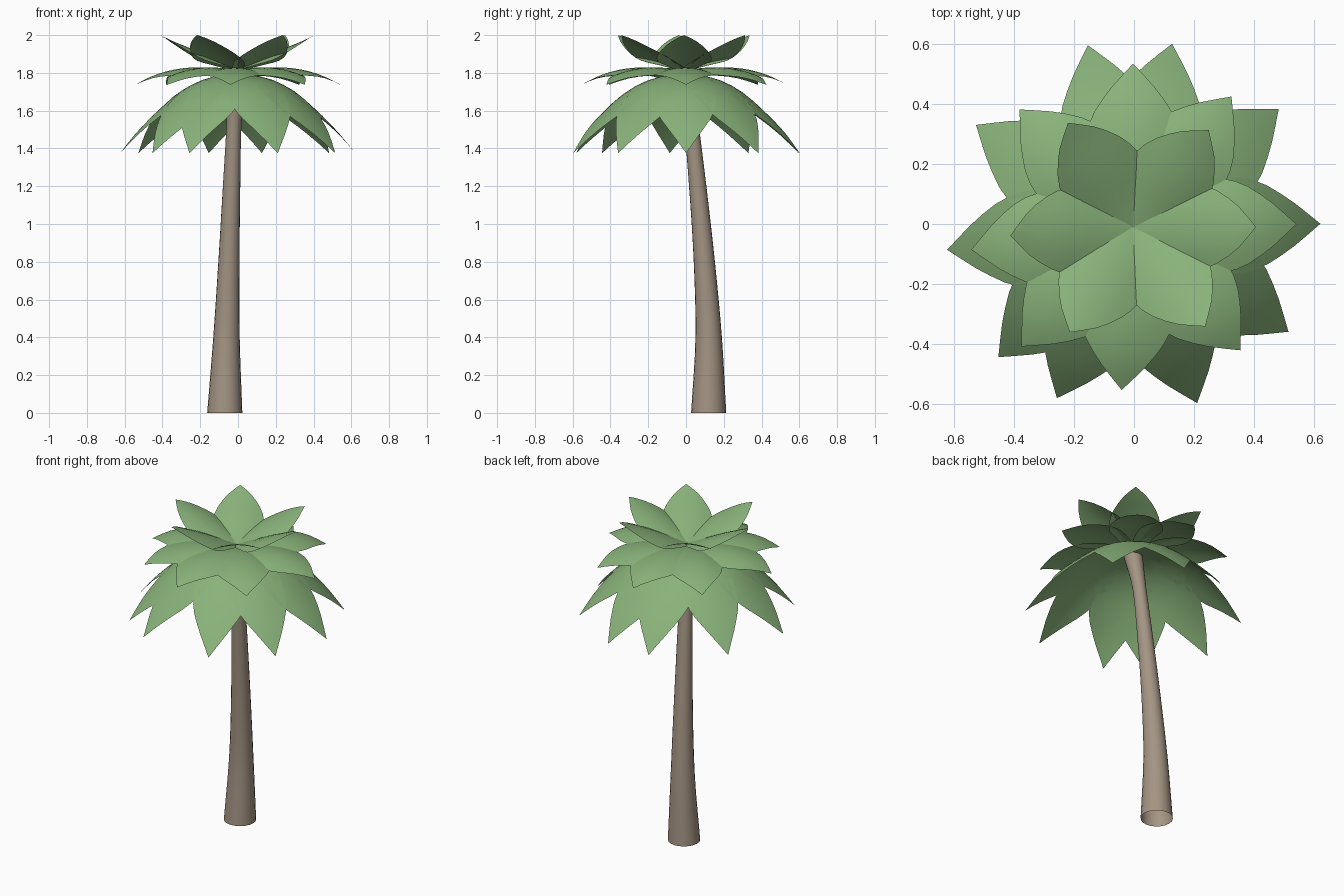
import bpy, bmesh, math
from mathutils import Vector

default = bpy.data.objects.get("Cube")
if default:
    bpy.data.objects.remove(default)


def material(name, rgb):
    mat = bpy.data.materials.new(name)
    mat.use_nodes = True
    mat.diffuse_color = (*rgb, 1)
    mat.node_tree.nodes["Principled BSDF"].inputs["Base Color"].default_value = (*rgb, 1)
    return mat


leaf_green = material("leaf green", (0.25, 0.45, 0.195))
bark_brown = material("bark brown", (0.37, 0.30, 0.23))
CROWN = Vector((-0.003, -0.01, 0))


def spline(points, t):
    """Smooth value along evenly spaced control points (Catmull-Rom)."""
    n = len(points) - 1
    i = min(int(t * n), n - 1)
    u = t * n - i
    b, c = Vector(points[i]), Vector(points[i + 1])
    a = Vector(points[i - 1]) if i > 0 else 2 * b - c
    d = Vector(points[i + 2]) if i + 2 <= n else 2 * c - b
    return 0.5 * (2 * b + (c - a) * u + (2 * a - 5 * b + 4 * c - d) * u ** 2
                  + (3 * b - a - 3 * c + d) * u ** 3)


def finish(bm, name, mat):
    mesh = bpy.data.meshes.new(name)
    bm.to_mesh(mesh)
    bm.free()
    mesh.materials.append(mat)
    mesh.shade_smooth()
    obj = bpy.data.objects.new(name, mesh)
    bpy.context.collection.objects.link(obj)
    return obj


# Leaning trunk, lofted through rings of (x, y, z, radius), open at both ends
trunk_path = [(-0.07, 0.12, 0, 0.093), (-0.061, 0.12, 0.4, 0.07),
              (-0.048, 0.097, 0.8, 0.056), (-0.034, 0.062, 1.2, 0.046),
              (-0.02, 0.025, 1.55, 0.04), (-0.003, -0.01, 1.77, 0.055)]
SIDES, RINGS = 20, 20
bm = bmesh.new()
rings = []
for k in range(RINGS + 1):
    x, y, z, r = spline(trunk_path, k / RINGS)
    angles = [math.tau * i / SIDES for i in range(SIDES)]
    rings.append([bm.verts.new((x + r * math.cos(a), y + r * math.sin(a), z)) for a in angles])
for low, high in zip(rings, rings[1:]):
    for i in range(SIDES):
        j = (i + 1) % SIDES
        bm.faces.new((low[i], low[j], high[j], high[i]))
finish(bm, "trunk", bark_brown)


def leaf(name, angle, rib, droop, steps=12, half=3):
    """Curved pointed leaf; rib holds (radius, height, half width) from root to tip."""
    out = Vector((math.cos(angle), math.sin(angle), 0))
    side = Vector((-out.y, out.x, 0))
    bm = bmesh.new()
    rows = []
    for k in range(steps):
        r, z, w = spline(rib, k / steps)
        row = []
        for i in range(-half, half + 1):
            s = i / half
            height = z - droop * (s * w / 0.15) ** 2
            row.append(bm.verts.new(CROWN + out * r + side * (s * w) + Vector((0, 0, height))))
        rows.append(row)
    for a, b in zip(rows, rows[1:]):
        for i in range(2 * half):
            bm.faces.new((a[i], b[i], b[i + 1], a[i + 1]))
    # Pointed tip
    r, z, w = rib[-1]
    tip = bm.verts.new(CROWN + out * r + Vector((0, 0, z)))
    for i in range(2 * half):
        bm.faces.new((rows[-1][i], tip, rows[-1][i + 1]))
    return finish(bm, name, leaf_green)


# Three tiers of leaves: rib curve, edge droop, leaf directions in degrees
tiers = {
    "lower_leaf": ([(0, 1.79, 0.04), (0.15, 1.775, 0.11), (0.29, 1.71, 0.16),
                    (0.41, 1.61, 0.148), (0.52, 1.50, 0.085), (0.625, 1.375, 0)],
                   0.025, (1, 39, 78, 104, 147, 187, 224, 246, 290, 326)),
    "middle_leaf": ([(0, 1.80, 0.04), (0.13, 1.825, 0.1), (0.25, 1.828, 0.153),
                     (0.35, 1.815, 0.145), (0.45, 1.785, 0.085), (0.545, 1.737, 0)],
                    0.03, (1, 53, 90, 134, 188, 227, 266, 311)),
    "upper_leaf": ([(0, 1.815, 0.04), (0.08, 1.85, 0.09), (0.17, 1.894, 0.142),
                    (0.25, 1.93, 0.136), (0.34, 1.967, 0.08), (0.41, 2.0, 0)],
                   0.035, (0, 52, 122, 184, 239, 306)),
}
for name, (rib, droop, directions) in tiers.items():
    for n, degrees in enumerate(directions, 1):
        leaf(f"{name}_{n}", math.radians(degrees), rib, droop)
